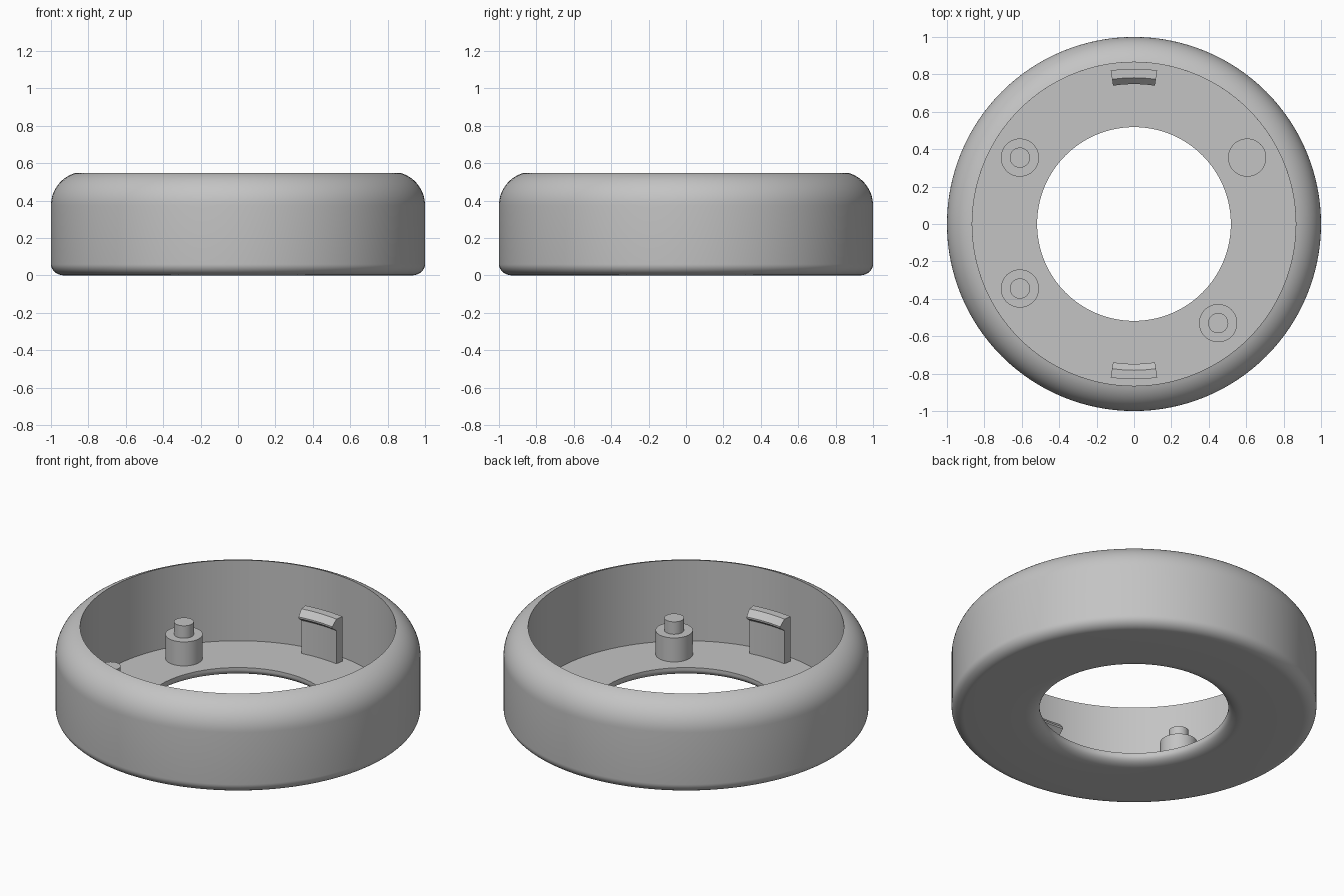
import bpy
import bmesh
from math import cos, sin, pi, radians, asin

cube = bpy.data.objects.get("Cube")
if cube:
    bpy.data.objects.remove(cube, do_unlink=True)

GREY = (0.55, 0.55, 0.55, 1)
grey = bpy.data.materials.new("light_grey")
grey.use_nodes = True
grey.diffuse_color = GREY
grey.node_tree.nodes["Principled BSDF"].inputs["Base Color"].default_value = GREY

FLOOR = 0.06


def arc(cx, cz, rx, rz, start, end, steps=10):
    """Elliptical arc in the radius/height plane, angles in degrees."""
    angles = [radians(start + (end - start) * i / steps) for i in range(steps + 1)]
    return [(cx + rx * cos(a), cz + rz * sin(a)) for a in angles]


def revolve(name, profile, centre=(0, 0), start=0.0, sweep=2 * pi, steps=128):
    """Turn a closed profile of (radius, height) points about a vertical axis."""
    bm = bmesh.new()
    full = sweep >= 2 * pi - 1e-6
    count = steps if full else steps + 1
    rings = []
    for i in range(count):
        a = start + sweep * i / steps
        rings.append([bm.verts.new((r * cos(a), r * sin(a), z)) for r, z in profile])
    n = len(profile)
    for i in range(steps):
        a, b = rings[i], rings[(i + 1) % count]
        for j in range(n):
            k = (j + 1) % n
            bm.faces.new((a[j], b[j], b[k], a[k]))
    if not full:
        bm.faces.new(rings[0])
        bm.faces.new(rings[-1])
    bmesh.ops.recalc_face_normals(bm, faces=bm.faces)
    return finish(name, bm, centre)


def finish(name, bm, centre):
    mesh = bpy.data.meshes.new(name)
    bm.to_mesh(mesh)
    bm.free()
    mesh.materials.append(grey)
    obj = bpy.data.objects.new(name, mesh)
    obj.location = (*centre, 0)
    bpy.context.collection.objects.link(obj)
    bpy.ops.object.select_all(action="DESELECT")
    obj.select_set(True)
    bpy.context.view_layer.objects.active = obj
    bpy.ops.object.shade_smooth_by_angle(angle=radians(30))
    return obj


def cylinder(name, centre, radius, bottom, top):
    bm = bmesh.new()
    bmesh.ops.create_cone(bm, cap_ends=True, segments=48, radius1=radius,
                          radius2=radius, depth=top - bottom)
    bmesh.ops.translate(bm, verts=bm.verts, vec=(0, 0, (top + bottom) / 2))
    return finish(name, bm, centre)


# Ring housing: rounded outer wall, thin floor and open centre
housing = [(0.865, FLOOR), (0.518, FLOOR)]
housing += arc(0.598, 0.045, 0.08, 0.045, 180, 270)
housing += arc(0.93, 0.06, 0.07, 0.06, 270, 360)
housing += arc(0.82, 0.374, 0.18, 0.18, 0, 75.5, 14)
revolve("ring_housing", housing)

# Mounting posts, three of them with a locating pin
posts = {
    "back_right": (-0.61, 0.355),
    "front_right": (-0.61, -0.345),
    "front_left": (0.45, -0.53),
    "back_left": (0.605, 0.355),
}
for place, centre in posts.items():
    cylinder(place + "_post", centre, 0.102, FLOOR - 0.01, 0.205)
    if place != "back_left":
        cylinder(place + "_pin", centre, 0.054, 0.2, 0.28)

# Curved snap clips with an inward hook
hook = [(0.83, FLOOR - 0.01), (0.83, 0.33), (0.782, 0.33),
        (0.748, 0.295), (0.748, 0.285), (0.782, 0.26), (0.782, FLOOR - 0.01)]
half = asin(0.12 / 0.8)
for place, middle in (("back", pi / 2), ("front", -pi / 2)):
    revolve(place + "_clip", hook, start=middle - half, sweep=2 * half, steps=8)
